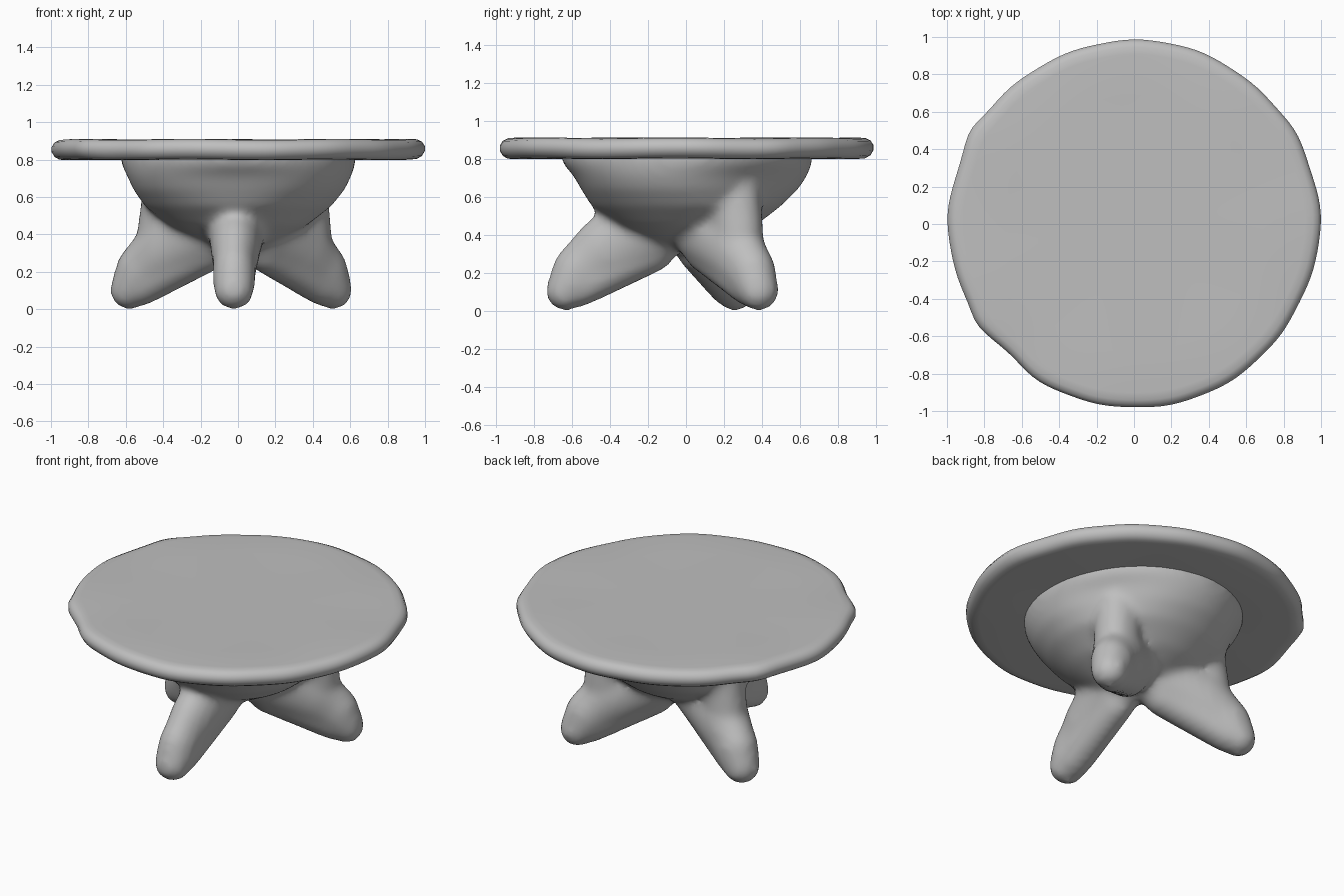
import bpy, bmesh, math
from mathutils import Matrix, Vector

if "Cube" in bpy.data.objects:
    bpy.data.objects.remove(bpy.data.objects["Cube"])

clay = bpy.data.materials.new("plain grey")
clay.use_nodes = True
grey = (0.52, 0.52, 0.52, 1)
clay.diffuse_color = grey
clay.node_tree.nodes["Principled BSDF"].inputs["Base Color"].default_value = grey

# Each leg: direction in degrees, hip distance from centre, side slimness
LEGS = [(268, 0.31, 0.72), (37, 0.42, 0.84), (156, 0.40, 0.84)]


def lathe(bm, profile, warp, steps=96):
    """Turn a bottom-to-top profile into a closed solid; warp returns (r, z)."""
    rings = []
    for r, z in profile:
        ring = []
        for i in range(steps):
            a = math.tau * i / steps
            rr, zz = warp(r, z, a)
            ring.append(bm.verts.new((rr * math.cos(a), rr * math.sin(a), zz)))
        rings.append(ring)
    for low, high in zip(rings, rings[1:]):
        for i in range(steps):
            j = (i + 1) % steps
            bm.faces.new((low[i], low[j], high[j], high[i]))
    bm.faces.new(rings[0][::-1])
    bm.faces.new(rings[-1])


def limb(bm, angle, slim, stations):
    """Chain of overlapping slimmed balls through (distance, height, radius)."""
    for start, end in zip(stations, stations[1:]):
        for step in range(6):
            s, z, r = Vector(start).lerp(Vector(end), step / 5)
            side = 1.05 + (slim - 1.05) * min(1, max(0, (r - 0.1) / 0.06))
            place = (Matrix.Rotation(math.radians(angle), 4, "Z")
                     @ Matrix.Translation((s, 0, z)) @ Matrix.Diagonal((1, side, 1, 1)))
            bmesh.ops.create_icosphere(bm, subdivisions=3, radius=r, matrix=place)


def finish(bm, name):
    mesh = bpy.data.meshes.new(name)
    bm.to_mesh(mesh)
    bm.free()
    mesh.materials.append(clay)
    mesh.shade_smooth()
    obj = bpy.data.objects.new(name, mesh)
    bpy.context.collection.objects.link(obj)
    return obj


def gap(a, degrees):
    """Signed angle in degrees from a given direction."""
    return (math.degrees(a) - degrees + 180) % 360 - 180


def top_warp(r, z, a):
    # uneven hand-shaped rim with a few bumps and one flattened stretch
    wave = 0.003 * math.sin(5 * a + 1) + 0.002 * math.sin(17 * a)
    for centre, width, height in ((0, 14, 0.013), (31, 8, 0.012), (150, 6, 0.02),
                                  (180, 12, 0.016), (212, 5, 0.012), (226, 9, -0.022)):
        wave += height * math.exp(-(gap(a, centre) / width) ** 2)
    edge = r ** 4
    return r * (0.983 + wave * edge), z + 0.003 * edge * math.sin(7 * a + 2)


def bowl_warp(r, z, a):
    # hollow the flank above each leg, and flare the rim at front and back
    near = max(max(0, math.cos(math.radians(gap(a, leg[0])))) ** 6 for leg in LEGS)
    waist = math.exp(-((z - 0.68) / 0.08) ** 2)
    flare = 0.05 * math.sin(a) ** 2 * min(1, max(0, (z - 0.55) / 0.2))
    return r * (1 - 0.09 * near * waist + flare), z


# Tabletop: thick disc with a rounded rim
bm = bmesh.new()
lathe(bm, [(0.3, 0.8), (0.7, 0.8), (0.92, 0.799), (0.96, 0.802), (0.985, 0.817),
           (1.0, 0.843), (1.0, 0.87), (0.985, 0.894), (0.96, 0.906), (0.92, 0.909),
           (0.7, 0.906), (0.3, 0.906)], top_warp, 128)
finish(bm, "tabletop")

# Base: bowl and three splayed legs fused into one soft body
bm = bmesh.new()
lathe(bm, [(0.05, 0.31), (0.2, 0.36), (0.37, 0.45), (0.5, 0.55), (0.58, 0.64),
           (0.615, 0.71), (0.63, 0.77), (0.635, 0.84)], bowl_warp)
for angle, hip, slim in LEGS:
    # Leg core from foot to hub
    limb(bm, angle, slim, [(0.635, 0.102, 0.105), (0.56, 0.205, 0.147),
                           (0.41, 0.32, 0.185), (0.2, 0.44, 0.215)])
    # Thicker underside from heel to hub
    limb(bm, angle, slim, [(0.56, 0.118, 0.1), (0.42, 0.205, 0.12), (0.2, 0.34, 0.15)])
    # Shoulder carrying the leg up into the bowl
    limb(bm, angle, slim, [(hip + 0.02, 0.42, 0.16), (hip, 0.53, 0.165),
                           (hip - 0.02, 0.64, 0.17)])
base = finish(bm, "base")

fuse = base.modifiers.new("fuse", "REMESH")
fuse.mode = "VOXEL"
fuse.voxel_size = 0.022
fuse.use_smooth_shade = True
soften = base.modifiers.new("soften", "SMOOTH")
soften.factor = 0.5
soften.iterations = 14
